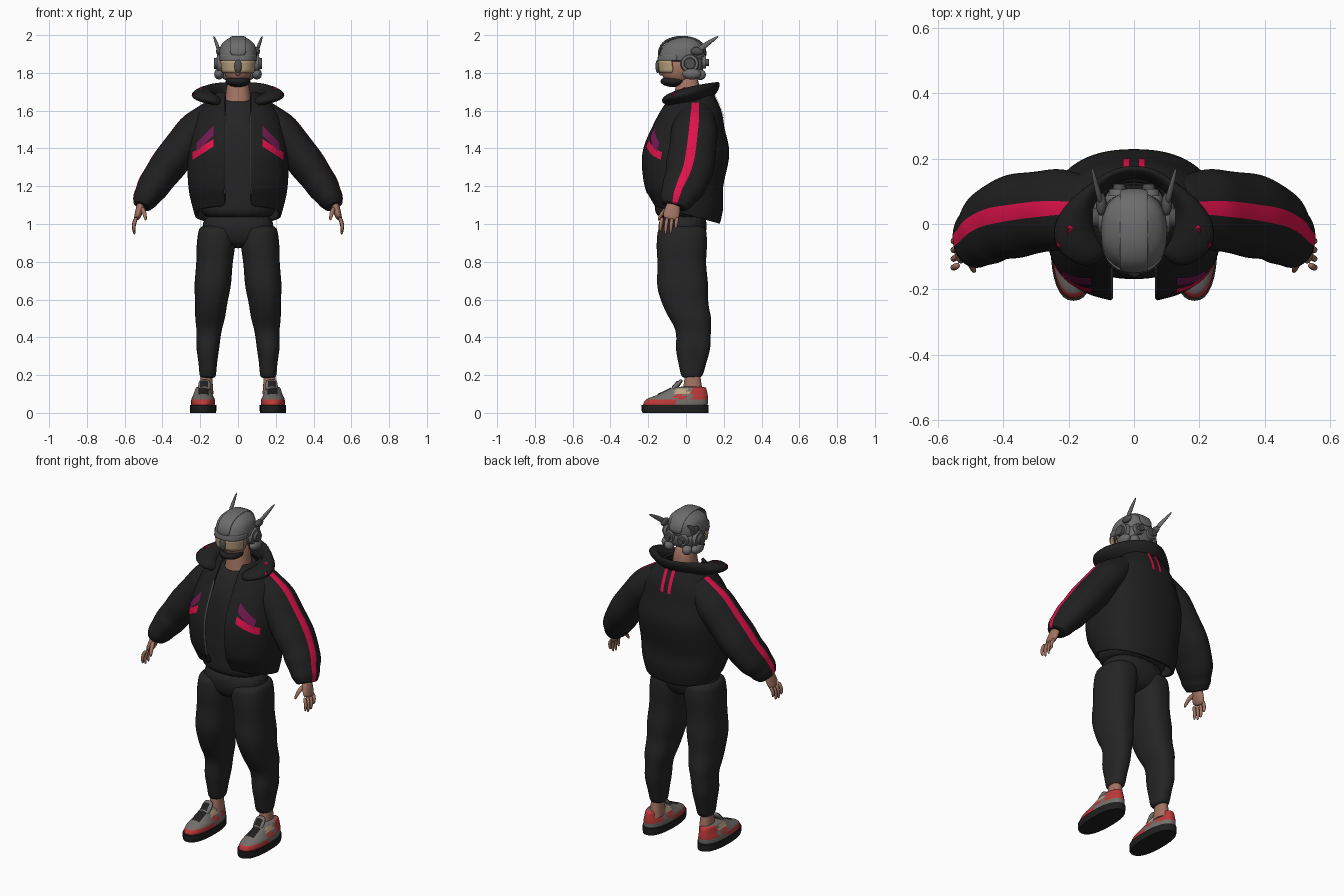
import bpy, bmesh, math
from mathutils import Vector

cube = bpy.data.objects.get("Cube")
if cube:
    bpy.data.objects.remove(cube)


def material(name, *rgb):
    mat = bpy.data.materials.new(name)
    mat.use_nodes = True
    mat.diffuse_color = (*rgb, 1)
    mat.node_tree.nodes["Principled BSDF"].inputs["Base Color"].default_value = (*rgb, 1)
    return mat


BLACK = material("jacket black", .014, .014, .014)
CHARCOAL = material("trouser charcoal", .018, .018, .018)
RED = material("stripe red", .75, .006, .07)
PLUM = material("pocket plum", .17, .01, .08)
SKIN = material("skin", .36, .17, .12)
GREY = material("helmet grey", .15, .15, .15)
DARK = material("panel grey", .08, .08, .08)
TAN = material("visor tan", .5, .37, .22)
STONE = material("shoe grey", .17, .16, .15)
RUST = material("shoe red", .5, .04, .04)


def finish(name, bm, materials, smooth=0, mirror=False, thick=0, closed=True):
    """Turn a bmesh into a smooth object with its modifiers."""
    if closed:
        bmesh.ops.recalc_face_normals(bm, faces=bm.faces)
    mesh = bpy.data.meshes.new(name)
    bm.to_mesh(mesh)
    bm.free()
    part = bpy.data.objects.new(name, mesh)
    bpy.context.collection.objects.link(part)
    for mat in materials:
        mesh.materials.append(mat)
    if smooth:
        mesh.shade_smooth()
        modifier = part.modifiers.new("Smooth", "SUBSURF")
        modifier.levels = modifier.render_levels = smooth
    else:
        bpy.ops.object.select_all(action="DESELECT")
        part.select_set(True)
        bpy.context.view_layer.objects.active = part
        bpy.ops.object.shade_smooth_by_angle(angle=.7)
    if thick:
        part.modifiers.new("Thickness", "SOLIDIFY").thickness = thick
    if mirror:
        part.modifiers.new("Mirror", "MIRROR")
    return part


def skin_rings(name, rings, materials, wrap=True, rule=None, **options):
    """Bridge rows of points; rule(face centre, column) picks the material."""
    bm = bmesh.new()
    rows = [[bm.verts.new(point) for point in ring] for ring in rings]
    count = len(rows[0])
    for low, high in zip(rows, rows[1:]):
        for j in range(count if wrap else count - 1):
            k = (j + 1) % count
            face = bm.faces.new((low[j], low[k], high[k], high[j]))
            if rule:
                face.material_index = rule(face.calc_center_median(), j)
    if wrap:
        bm.faces.new(rows[0][::-1])
        bm.faces.new(rows[-1])
    return finish(name, bm, materials, closed=wrap, **options)


def refine(keys, cuts=3):
    """Add stations between the keys along a smooth curve."""
    result = []
    for i in range(len(keys) - 1):
        before, after = keys[max(i - 1, 0)], keys[min(i + 2, len(keys) - 1)]
        for step in range(cuts):
            t = step / cuts
            result.append([b + t / 2 * (c - a + t * (2 * a - 5 * b + 4 * c - d + t * (3 * b - 3 * c + d - a)))
                           for a, b, c, d in zip(before, keys[i], keys[i + 1], after)])
    return result + [list(keys[-1])]


def power(value, exponent=.85):
    return math.copysign(abs(value) ** exponent, value)


def loft(name, levels, materials, seg=24, gap=0, arc=0, smooth=2, puff=0,
         centre=lambda z: 0, tilt=lambda z: 0, **options):
    """Stack rounded rings (z, half width, front y, back y); gap or arc leaves them open."""
    rings = []
    for i, (z, width, front, back) in enumerate(levels):
        swell = 1 + puff * math.sin(2 * i)
        width, depth, middle = width * swell, (back - front) / 2 * swell, (front + back) / 2
        start = -arc if arc else math.asin(power(gap / width, 1 / .85))
        end = arc if arc else math.tau - start
        steps = seg - 1 if gap or arc else seg
        ring = []
        for j in range(seg):
            angle = start + (end - start) * j / steps
            y = middle - depth * power(math.cos(angle))
            ring.append((centre(z) + width * power(math.sin(angle)), y, z + tilt(z) * y))
        rings.append(ring)
    return skin_rings(name, rings, materials, wrap=not (gap or arc), smooth=smooth, **options)


def tube(name, path, materials, side=(0, 1, 0), seg=12, smooth=2, puff=0, **options):
    """Sweep an oval along (x, y, z, radius, radius along side)."""
    points = [Vector(station[:3]) for station in path]
    rings = []
    for i, (*_, across, along) in enumerate(path):
        tangent = (points[min(i + 1, len(points) - 1)] - points[max(i - 1, 0)]).normalized()
        b = Vector(side)
        b = (b - tangent * b.dot(tangent)).normalized()
        n = tangent.cross(b)
        swell = 1 + puff * math.sin(2 * i)
        angles = [(j - .5) * math.tau / seg for j in range(seg)]
        rings.append([points[i] + (n * math.cos(a) * across + b * math.sin(a) * along) * swell for a in angles])
    return skin_rings(name, rings, materials, smooth=smooth, **options)


def ball(name, place, size, mat, mirror=False):
    bm = bmesh.new()
    bmesh.ops.create_uvsphere(bm, u_segments=24, v_segments=14, radius=1)
    for vert in bm.verts:
        vert.co = Vector(place) + Vector(size) * vert.co.to_3d().dot(Vector()) + Vector(
            [c * s for c, s in zip(vert.co, size)])
    return finish(name, bm, [mat], mirror=mirror)


def decal(name, target, corner, along, across, aim, mat, steps=8):
    """Lay a thin mirrored patch on a surface by casting an area along aim."""
    surface = target.evaluated_get(bpy.context.evaluated_depsgraph_get())
    corner, along, across, aim = map(Vector, (corner, along, across, aim))
    rows = []
    for i in range(steps + 1):
        row = []
        for j in range(steps + 1):
            point = corner + along * i / steps + across * j / steps
            hit, place, *_ = surface.ray_cast(point, aim)
            if not hit:
                place = surface.closest_point_on_mesh(point)[1]
            row.append(place - aim * .005)
        rows.append(row)
    normal = (rows[0][1] - rows[0][0]).cross(rows[1][0] - rows[0][0])
    if normal.dot(aim) > 0:
        rows.reverse()
    return skin_rings(name, rows, [mat], wrap=False, mirror=True)


# Trousers, narrowing to gathered cuffs
loft("trouser_hips", [(.87, .1, -.1, .06), (.93, .2, -.15, .11), (1.08, .19, -.15, .12)], [CHARCOAL])
legs = [(.18, .04, -.02, .08), (.3, .055, -.05, .12), (.45, .07, -.06, .135),
        (.6, .09, -.14, .12), (.8, .1, -.155, .11), (1, .1, -.15, .11)]
loft("trouser_legs", refine(legs), [CHARCOAL], puff=.04, mirror=True, centre=lambda z: .16 - .08 * max(0, z - .35))

# Shirt and neck
shirt = [(1.02, .2, -.165, .14), (1.3, .19, -.17, .12), (1.5, .18, -.15, .12), (1.6, .13, -.11, .12), (1.67, .09, -.08, .09)]
loft("shirt", refine(shirt), [CHARCOAL], tilt=lambda z: max(0, z - 1.6) * 4)
loft("neck", [(1.58, .085, -.09, .08), (1.68, .065, -.06, .08), (1.8, .055, -.05, .065)], [SKIN])

# Puffer jacket with an open front and a hem that drops at the back
body = refine([(1.05, .23, -.17, .18), (1.12, .25, -.2, .2), (1.2, .265, -.225, .195), (1.37, .27, -.24, .235),
               (1.5, .245, -.19, .205), (1.6, .21, -.14, .19), (1.7, .11, -.08, .14)], 2)
jacket = loft("jacket_body", body, [BLACK], seg=32, gap=.07, thick=.015, tilt=lambda z: min(0, z - 1.2) * 1.8)
tube("zippers", [(.07, front + .014, z, .007, .008) for z, _, front, _ in body if 1.15 < z < 1.65],
     [DARK], seg=8, smooth=1, mirror=True)

# Quilted sleeves with a stripe along the outer side
sleeve = [(.11, .05, 1.6, .07, .09), (.23, .045, 1.49, .1, .125), (.4, .015, 1.27, .095, .128),
          (.48, -.04, 1.15, .075, .1), (.51, -.06, 1.09, .05, .07)]
tube("sleeves", refine(sleeve, 4), [BLACK, RED], seg=16, puff=.035, mirror=True,
     rule=lambda centre, column: int(column == 0 and centre.x > .13))

# Wide folded collar, flaring to points at the front
rows = []
for i in range(-8, 9):
    t = i / 8
    reach = abs(t)
    flare = .17 + .13 * math.exp(-(4 * reach - 3) ** 2)
    section = ((.1, 1.66 - .04 * reach), (.15, 1.775 - .09 * reach ** 3),
               (flare, 1.73 - .08 * reach ** 2), (flare * .75, 1.67 - .05 * reach ** 2))
    rows.append([(r * math.sin(2.5 * t), .02 + r * math.cos(2.5 * t), z) for r, z in section])
collar = skin_rings("collar", rows, [BLACK], smooth=2)

# Pocket bars, back stripes and collar tabs
inward, forward, down = (0, 1, 0), (0, -1, 0), (0, 0, -1)
decal("pocket_bars_upper", jacket, (.13, -.5, 1.47), (.09, 0, -.09), (0, 0, .05), inward, PLUM)
decal("pocket_bars_lower", jacket, (.13, -.5, 1.41), (.11, 0, -.07), (0, 0, .04), inward, RED)
decal("back_stripes", jacket, (.014, .5, 1.56), (.02, 0, 0), (0, 0, .13), forward, RED)
decal("collar_tabs", collar, (.23, -.08, 2), (.025, 0, 0), (0, .02, 0), down, RED)

# Hands
tube("palms", [(.505, -.06, 1.13, .026, .034), (.525, -.075, 1.06, .021, .046), (.54, -.085, 1.02, .016, .046)],
     [SKIN], mirror=True)
for i, (finger, length) in enumerate((("index", .065), ("middle", .08), ("ring", .075), ("little", .05))):
    y = -.125 + .027 * i
    tube(finger + "_fingers", [(.535, y, 1.04, .012, .012), (.557, y - .01, 1.025 - length / 2, .011, .011),
                               (.547, y - .01, 1.02 - length, .007, .007)], [SKIN], seg=8, smooth=1, mirror=True)
tube("thumbs", [(.51, -.085, 1.09, .015, .015), (.495, -.13, 1.06, .013, .013), (.487, -.148, 1.015, .007, .007)],
     [SKIN], seg=8, smooth=1, mirror=True)


# Shoes with red toe rims, heels and side flashes
def shoe_colour(face, column):
    toe = face.y < -.07 and face.z < .065
    heel = face.y > .035 and face.z > .07
    flash = -.06 < face.y < -.01 and .07 < face.z < .1
    if toe or heel or flash:
        return 1
    return 2 if -.05 < face.y < .01 and face.z < .125 and face.z > .1 else 0


def foot(z):
    return .185


loft("shoe_soles", [(0, .068, -.23, .118), (.012, .07, -.235, .12), (.042, .07, -.235, .12)], [BLACK],
     seg=32, smooth=0, centre=foot, mirror=True)
upper = [(.035, .065, -.23, .115), (.07, .063, -.215, .117), (.1, .05, -.14, .115), (.14, .037, -.06, .105)]
shoes = loft("shoe_uppers", refine(upper), [STONE, RUST, TAN], seg=32, smooth=1, rule=shoe_colour,
             centre=foot, mirror=True)
tongues = tube("shoe_tongues", [(.18, -.08, .11, .015, .033), (.178, -.045, .148, .014, .035),
                                (.176, -.02, .178, .01, .03)], [STONE], side=(1, 0, 0), mirror=True)
decal("shoe_laces", shoes, (.157, -.15, .5), (.052, 0, 0), (0, .07, 0), down, BLACK)
decal("tongue_laces", tongues, (.16, -.075, .5), (.04, 0, 0), (0, .03, 0), down, BLACK)
loft("ankles", [(.1, .037, -.02, .09), (.2, .03, -.005, .075)], [SKIN], smooth=0, centre=lambda z: .167, mirror=True)

# Face
ball("face", (0, -.045, 1.822), (.074, .088, .09), SKIN)
ball("beard", (0, -.065, 1.755), (.066, .07, .03), BLACK)
ball("nose", (0, -.13, 1.805), (.014, .015, .02), SKIN)

# Helmet shell, brow, visor, nose guard and crest
dome = [(1.86, .097, -.137, .09), (1.89, .102, -.145, .1), (1.95, .09, -.115, .09), (1.99, .04, -.05, .04)]
loft("helmet_dome", refine(dome), [GREY])
loft("helmet_back", [(1.78, .07, -.01, .075), (1.83, .092, -.035, .098), (1.9, .098, -.05, .098)], [GREY])
loft("helmet_brow", [(1.865, .1, -.153, .08), (1.895, .1, -.148, .08)], [GREY], arc=1.5, thick=.012)
loft("visor", [(1.8, .088, -.142, .06), (1.87, .096, -.15, .06)], [TAN], arc=1.35, thick=.008)
ball("nose_guard", (0, -.15, 1.835), (.02, .012, .035), DARK)
turns = [math.pi * i / 10 for i in range(11)]
tube("helmet_crest", [(0, -.02 - .125 * math.cos(a), 1.885 + .105 * power(math.sin(a), .7), .008, .045) for a in turns],
     [GREY], side=(1, 0, 0), smooth=1)

# Helmet ear discs, rear vents, guards and antennae
for name, place, axis, radius, mat in (("ear_discs", (.088, .02, 1.85), (1, 0, 0), .05, GREY),
                                       ("ear_caps", (.105, .02, 1.85), (1, 0, 0), .032, DARK),
                                       ("rear_vents", (.045, .085, 1.855), (0, 1, 0), .034, GREY),
                                       ("rear_vent_caps", (.045, .1, 1.855), (0, 1, 0), .02, DARK)):
    start, end = Vector(place), Vector(place) + Vector(axis) * .022
    tube(name, [(*start, radius, radius), (*end, radius * .9, radius * .9)], [mat],
         side=(0, 0, 1), seg=20, smooth=0, mirror=True)
ball("cheek_guards", (.1, .03, 1.795), (.026, .05, .03), GREY, mirror=True)
ball("rear_pods", (.06, .075, 1.79), (.028, .03, .028), GREY, mirror=True)
ball("antenna_roots", (.1, .06, 1.915), (.016, .035, .022), DARK, mirror=True)
tube("antennae", [(.1, .06, 1.915, .018, .01), (.112, .105, 1.95, .016, .01), (.13, .177, 1.998, .005, .004)],
     [GREY], side=(1, 0, 0), seg=8, smooth=1, mirror=True)
